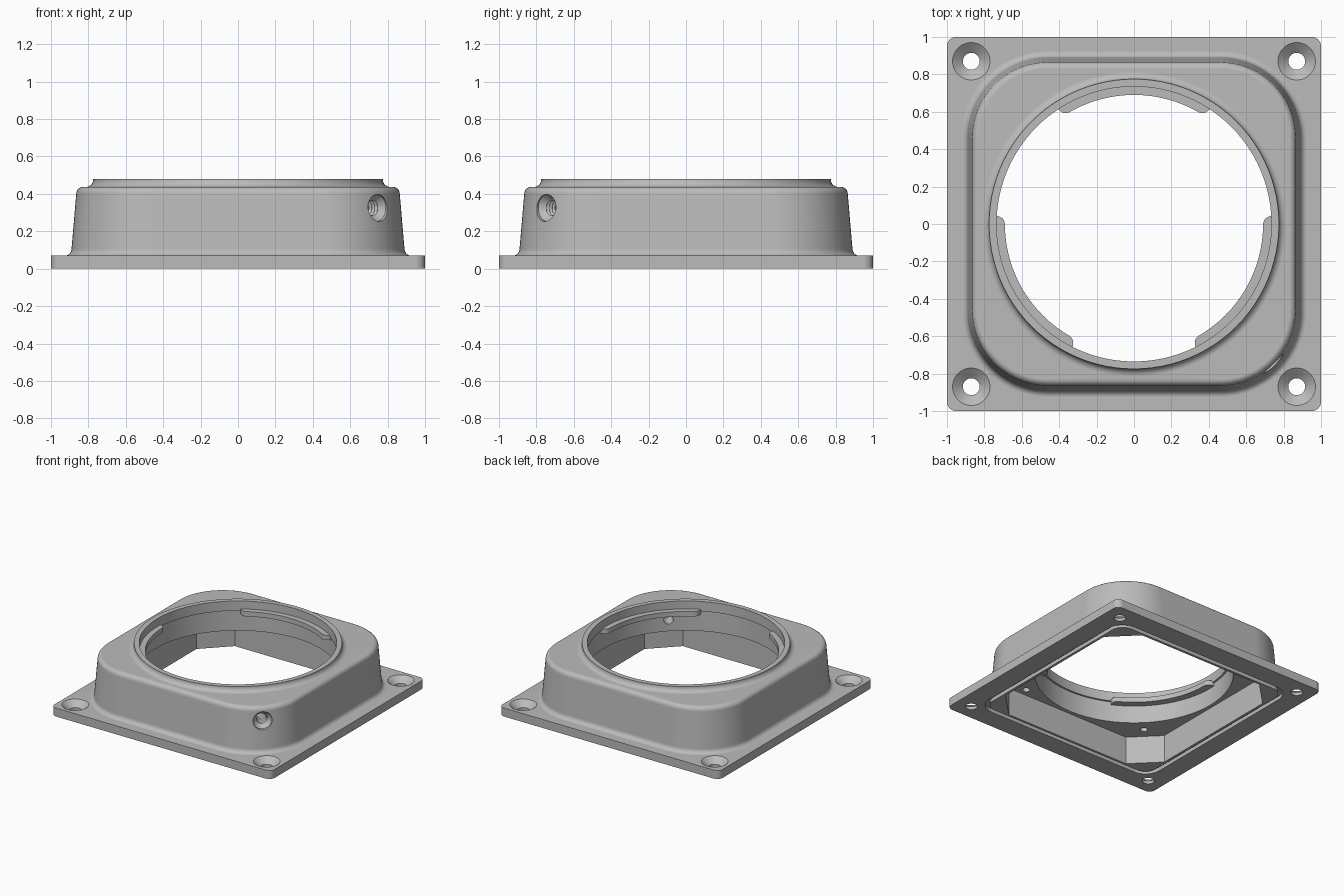
import bpy, bmesh
from math import sin, cos, pi, radians, sqrt
from mathutils import Matrix, Vector

if "Cube" in bpy.data.objects:
    bpy.data.objects.remove(bpy.data.objects["Cube"])

SEG = 24  # steps per rounded corner

grey = bpy.data.materials.new("matte_grey")
grey.use_nodes = True
grey.diffuse_color = (0.5, 0.5, 0.5, 1)
grey.node_tree.nodes["Principled BSDF"].inputs["Base Color"].default_value = (0.5, 0.5, 0.5, 1)


def finish(bm, name, matrix=Matrix()):
    """Clean a bmesh and turn it into an object."""
    bmesh.ops.remove_doubles(bm, verts=bm.verts[:], dist=1e-5)
    bmesh.ops.recalc_face_normals(bm, faces=bm.faces[:])
    bm.transform(matrix)
    mesh = bpy.data.meshes.new(name)
    bm.to_mesh(mesh)
    bm.free()
    mesh.materials.append(grey)
    obj = bpy.data.objects.new(name, mesh)
    bpy.context.collection.objects.link(obj)
    return obj


def square_loop(half, r, z, chamfer=False):
    """Square outline with rounded or chamfered corners."""
    pts = []
    for q in range(4):
        turn = Matrix.Rotation(q * pi / 2, 3, 'Z')
        for i in range(SEG + 1):
            t = i / SEG
            dx, dy = (1 - t, t) if chamfer else (cos(t * pi / 2), sin(t * pi / 2))
            pts.append(turn @ Vector((half - r + r * dx, half - r + r * dy, z)))
    return pts


def circle_loop(r, z):
    return square_loop(r, r, z)


def loft(loops, name, ring=False, matrix=Matrix()):
    """Skin loops; a ring joins last to first, otherwise the ends are capped."""
    bm = bmesh.new()
    rows = [[bm.verts.new(p) for p in loop] for loop in loops]
    pairs = list(zip(rows, rows[1:]))
    if ring:
        pairs.append((rows[-1], rows[0]))
    else:
        bm.faces.new(rows[0])
        bm.faces.new(rows[-1])
    n = len(rows[0])
    for a, b in pairs:
        for i in range(n):
            j = (i + 1) % n
            bm.faces.new((a[i], a[j], b[j], b[i]))
    return finish(bm, name, matrix)


def smooth(obj):
    bpy.ops.object.select_all(action='DESELECT')
    obj.select_set(True)
    bpy.context.view_layer.objects.active = obj
    bpy.ops.object.shade_smooth_by_angle(angle=radians(28))


arc = [i / 6 * pi / 2 for i in range(7)]
CORNER = 0.46  # centre of the housing corner arcs


def wall(half, z):
    return square_loop(half, half - CORNER, z)


# Flange, tapered housing, collar, bore and underside as one continuous skin
loops = [square_loop(1, 0.05, 0), square_loop(1, 0.05, 0.07)]
loops += [wall(0.925 - 0.035 * sin(t), 0.107 - 0.037 * cos(t)) for t in arc]
loops += [wall(0.83 + 0.035 * cos(t), 0.40 + 0.037 * sin(t)) for t in arc]
loops += [circle_loop(0.815 - 0.04 * sin(t), 0.475 - 0.038 * cos(t)) for t in arc]
loops += [circle_loop(r, z) for r, z in
          ((0.775, 0.48), (0.735, 0.48), (0.735, 0.40), (0.75, 0.40), (0.75, 0.23))]
loops += [square_loop(0.78, 0.205, z, True) for z in (0.23, 0)]
# seal groove
loops += [square_loop(h, h - 0.7, z) for h, z in
          ((0.80, 0), (0.80, 0.03), (0.835, 0.03), (0.835, 0))]
housing = loft(loops, "housing", ring=True)

# Countersunk mounting holes
cutters = []
sink = [(0.045, -0.1), (0.045, 0.025), (0.1, 0.07), (0.1, 0.12)]
for sx in (-1, 1):
    for sy in (-1, 1):
        cutters.append(loft([circle_loop(r, z) for r, z in sink], "mount_hole_cutter",
                            matrix=Matrix.Translation((sx * 0.87, sy * 0.87, 0))))

# Small blind holes in the cavity ceiling
for x, y in ((-0.606, -0.606), (0.458, -0.717)):
    cutters.append(loft([circle_loop(0.028, z) for z in (0.15, 0.31)], "blind_hole_cutter",
                        matrix=Matrix.Translation((x, y, 0))))

# Threaded set screw hole through one corner
thread = [(0.036, 0.65), (0.036, 0.86)]
for i in range(7):
    thread += [(0.05, 0.872 + i * 0.022), (0.041, 0.883 + i * 0.022)]
thread += [(0.05, 1.02), (0.072, 1.045), (0.072, 1.2)]
aim = Vector((1, -1, 0)).to_track_quat('Z', 'Y').to_matrix().to_4x4()
cutters.append(loft([circle_loop(r, z) for r, z in thread], "set_screw_cutter",
                    matrix=Matrix.Translation((0, 0, 0.325)) @ aim))

bpy.context.view_layer.objects.active = housing
for cutter in cutters:
    mod = housing.modifiers.new("cut", 'BOOLEAN')
    mod.operation = 'DIFFERENCE'
    mod.solver = 'EXACT'
    mod.object = cutter
    bpy.ops.object.modifier_apply(modifier=mod.name)
    bpy.data.objects.remove(cutter)
smooth(housing)
weighted = housing.modifiers.new("weighted_normals", 'WEIGHTED_NORMAL')
weighted.keep_sharp = True


# Three bayonet tabs inside the collar, with rounded inner corners
def tab(name, middle, spread=33.5, ease=3.8):
    steps = 80
    inner, outer = [], []
    for i in range(steps + 1):
        a = -spread + 2 * spread * i / steps
        u = max(0, (abs(a) - spread + ease) / ease)
        r = 0.69 + 0.045 * (1 - sqrt(max(0, 1 - u * u)))
        d = Vector((cos(radians(middle + a)), sin(radians(middle + a)), 0))
        inner.append(d * r)
        outer.append(d * 0.752)
    outline = inner + outer[::-1]
    obj = loft([[p + Vector((0, 0, z)) for p in outline] for z in (0.375, 0.415)], name)
    smooth(obj)


for label, angle in (("back", 90), ("right", 210), ("left", 330)):
    tab(label + "_bayonet_tab", angle)
